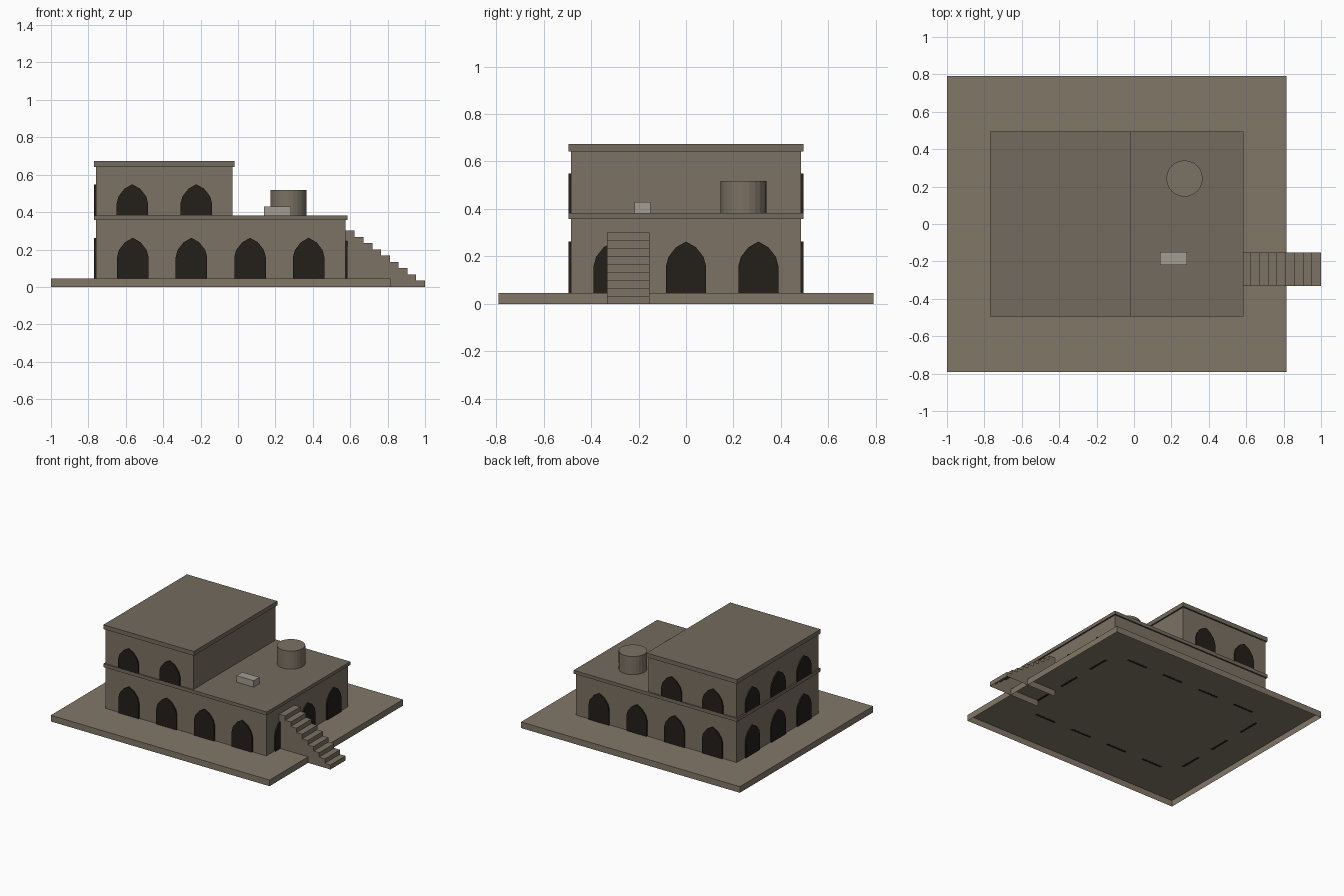
import bpy, bmesh, math
from mathutils import Matrix

if "Cube" in bpy.data.objects:
    bpy.data.objects.remove(bpy.data.objects["Cube"])


def material(name, rgb):
    m = bpy.data.materials.new(name)
    m.diffuse_color = (*rgb, 1)
    m.use_nodes = True
    m.node_tree.nodes["Principled BSDF"].inputs["Base Color"].default_value = m.diffuse_color
    return m


GROUND = material("ground", (0.225, 0.185, 0.14))
WALL = material("wall", (0.20, 0.168, 0.127))
ROOF = material("roof", (0.175, 0.147, 0.112))
DARK = material("dark", (0.017, 0.013, 0.01))
STONE = material("stone", (0.36, 0.34, 0.29))


def add(name, bm, mat):
    me = bpy.data.meshes.new(name)
    bm.to_mesh(me)
    bm.free()
    me.materials.append(mat)
    ob = bpy.data.objects.new(name, me)
    bpy.context.collection.objects.link(ob)
    return ob


def drop_faces(bm, test):
    bm.normal_update()
    bmesh.ops.delete(bm, geom=[f for f in bm.faces if test(f)], context='FACES')


def box(name, x, y, z, mat, top=True, rim=0):
    """Box without its hidden underside; rim keeps an overhanging lip below."""
    bm = bmesh.new()
    size = [b - a for a, b in (x, y, z)]
    mid = [(a + b) / 2 for a, b in (x, y, z)]
    bmesh.ops.create_cube(bm, size=1, matrix=Matrix.Translation(mid) @ Matrix.Diagonal((*size, 1)))
    bm.normal_update()
    under = [f for f in bm.faces if f.normal.z < -0.5]
    if rim:
        bmesh.ops.inset_region(bm, faces=under, thickness=rim)
    bmesh.ops.delete(bm, geom=under, context='FACES')
    if not top:
        drop_faces(bm, lambda f: f.normal.z > 0.5)
    return add(name, bm, mat)


def prism(profile, depth, matrix):
    """Extrude an x-z profile along y, centred on y = 0, then place it."""
    bm = bmesh.new()
    face = bm.faces.new([bm.verts.new((x, -depth / 2, z)) for x, z in profile])
    ext = bmesh.ops.extrude_face_region(bm, geom=[face])
    bmesh.ops.translate(bm, vec=(0, depth, 0),
                        verts=[v for v in ext["geom"] if isinstance(v, bmesh.types.BMVert)])
    bmesh.ops.recalc_face_normals(bm, faces=bm.faces)
    bm.transform(matrix)
    return bm


def arch(name, x, y, floor, rise, turned):
    """Dark pointed-arch panel standing slightly proud of the wall."""
    half = [(0.084, 0), (0.084, rise - 0.102), (0.074, rise - 0.065), (0.042, rise - 0.024)]
    profile = half + [(0, rise)] + [(-a, b) for a, b in reversed(half)]
    rot = Matrix.Rotation(math.pi / 2 if turned else 0, 4, 'Z')
    add(name, prism(profile, 0.019, Matrix.Translation((x, y, floor)) @ rot), DARK)


# Ground slab and the two storeys with their overhanging roof slabs
X0, X1, XM, Y = -0.76, 0.575, -0.03, 0.485
LOW, HIGH = 0.0455, 0.382
box("ground_slab", (-1, 0.815), (-0.79, 0.79), (0, 0.046), GROUND)
box("lower_walls", (X0, X1), (-Y, Y), (0.046, 0.357), WALL, top=False)
box("terrace_slab", (X0 - 0.01, X1 + 0.01), (-Y - 0.01, Y + 0.01), (0.357, HIGH), ROOF, rim=0.01)
box("upper_walls", (X0, XM), (-Y, Y), (HIGH, 0.642), WALL, top=False)
box("upper_roof", (X0 - 0.01, XM + 0.01), (-Y - 0.01, Y + 0.01), (0.642, 0.674), ROOF, rim=0.01)

# Arched openings on the front and back
for side, y in (("front", -Y), ("back", Y)):
    for i in range(4):
        arch(f"{side}_lower_arch_{i + 1}", -0.5625 + 0.3135 * i, y, LOW, 0.217, False)
    for i in range(2):
        arch(f"{side}_upper_arch_{i + 1}", -0.565 + 0.342 * i, y, HIGH, 0.167, False)

# Arched openings on the left and right
for i in range(3):
    y = 0.305 * (i - 1)
    arch(f"left_lower_arch_{i + 1}", X0, y, LOW, 0.217, True)
    arch(f"right_lower_arch_{i + 1}", X1, y, LOW, 0.217, True)
    arch(f"left_upper_arch_{i + 1}", X0, y, HIGH, 0.167, True)

# Outside staircase, open underneath and against the wall
N, RUN, RISE = 9, 0.047, 0.0335
steps = [(X1, 0), (1, 0)]
for i in range(N):
    steps += [(1 - RUN * i, RISE * (i + 1)), (1 - RUN * (i + 1), RISE * (i + 1))]
steps[-1] = (X1, RISE * N)
bm = prism(steps, 0.179, Matrix.Translation((0, -0.243, 0)))
drop_faces(bm, lambda f: f.normal.z < -0.5 or f.normal.x < -0.5)
add("staircase", bm, WALL)

# Water tank and block on the terrace
bm = bmesh.new()
bmesh.ops.create_cone(bm, cap_ends=True, segments=24, radius1=0.097, radius2=0.097, depth=0.136,
                      matrix=Matrix.Translation((0.27, 0.243, 0.45)))
drop_faces(bm, lambda f: f.normal.z < -0.5)
add("water_tank", bm, WALL)
box("terrace_block", (0.14, 0.283), (-0.218, -0.149), (HIGH, 0.43), STONE)
